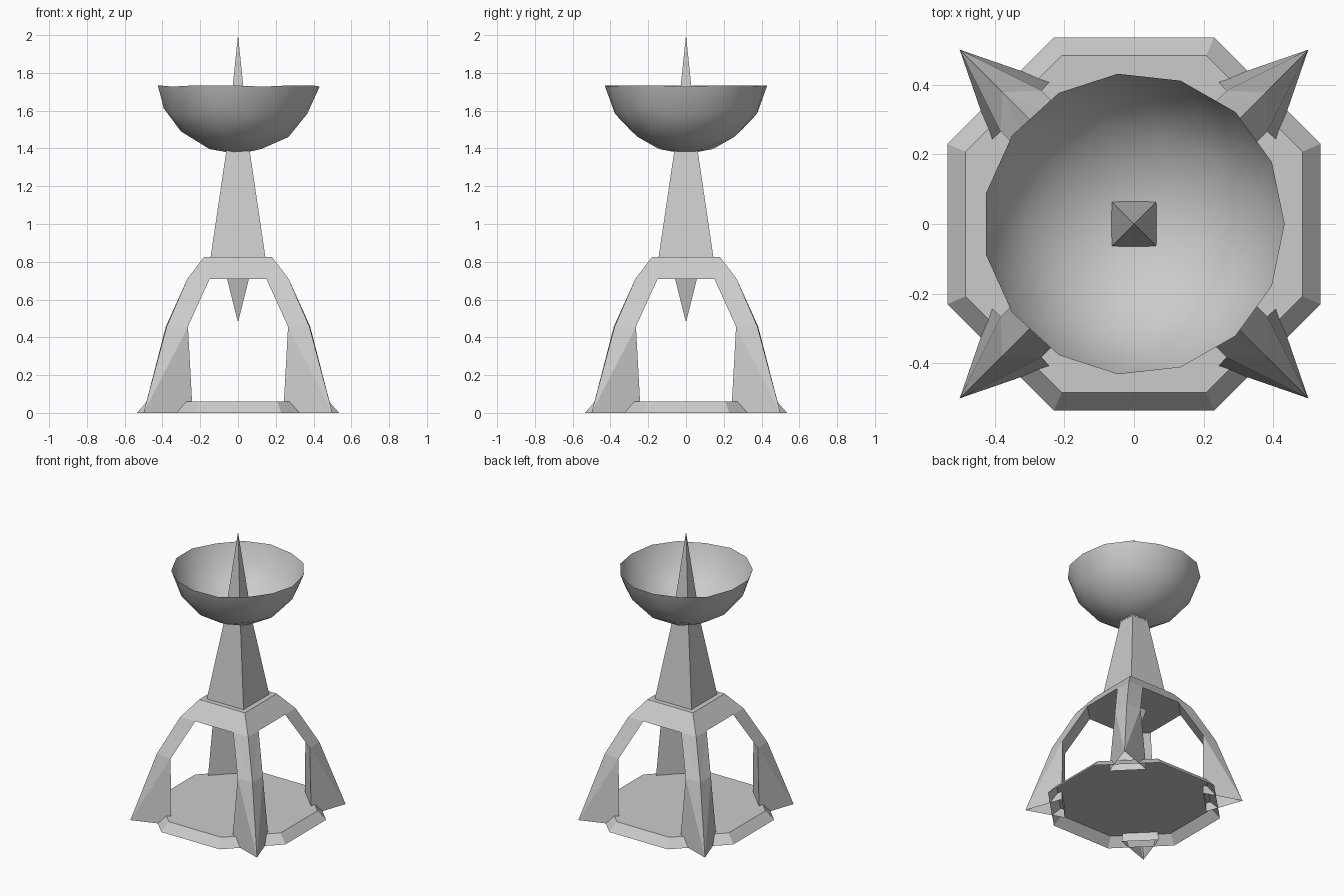
import bpy, bmesh
from mathutils import Vector

if "Cube" in bpy.data.objects:
    bpy.data.objects.remove(bpy.data.objects["Cube"])


def make_object(name, bm, smooth=False):
    bmesh.ops.remove_doubles(bm, verts=bm.verts, dist=0.0005)
    bmesh.ops.recalc_face_normals(bm, faces=bm.faces)
    for f in bm.faces:
        f.smooth = smooth
    mesh = bpy.data.meshes.new(name)
    bm.to_mesh(mesh)
    bm.free()
    obj = bpy.data.objects.new(name, mesh)
    bpy.context.collection.objects.link(obj)
    return obj


def add_face(bm, points):
    return bm.faces.new([bm.verts.new(p) for p in points])


def turn(p, k):
    """Quarter turns about z."""
    x, y, z = p
    for _ in range(k):
        x, y = -y, x
    return (x, y, z)


def square(half, z):
    return [turn((half, half, z), k) for k in range(4)]


def octagon(a, b, z):
    return [turn(p, k) for k in range(4) for p in ((a, b, z), (b, a, z))]


def bridge(bm, low, high):
    n = len(low)
    for i in range(n):
        j = (i + 1) % n
        add_face(bm, [low[i], low[j], high[j], high[i]])


def spire(name, base_half, base_z, top_half, top_z):
    """Square tapered post or pyramid."""
    bm = bmesh.new()
    low = square(base_half, base_z)
    add_face(bm, low[::-1])
    if top_half:
        high = square(top_half, top_z)
        bridge(bm, low, high)
        add_face(bm, high)
    else:
        for i in range(4):
            add_face(bm, [low[i], low[(i + 1) % 4], (0, 0, top_z)])
    return make_object(name, bm)


# Base plate: chamfered octagonal shell, open underneath
bm = bmesh.new()
top = octagon(0.483, 0.207, 0.06)
bridge(bm, octagon(0.535, 0.23, 0), top)
add_face(bm, top)
make_object("base_plate", bm)

# Four-legged stand: triangular legs rising into a square crown
# each level: outer corner, inner edge x, inner edge y, z
levels = [(0.5, 0.24, 0.41, 0), (0.378, 0.265, 0.382, 0.457), (0.268, 0.15, 0.268, 0.71)]
bm = bmesh.new()
for k in range(4):
    for i in range(2):
        (o0, a0, b0, z0), (o1, a1, b1, z1) = levels[i], levels[i + 1]
        out0, out1 = (o0, o0, z0), (o1, o1, z1)
        l0, l1, r0, r1 = (a0, b0, z0), (a1, b1, z1), (b0, a0, z0), (b1, a1, z1)
        for tri in ((out0, out1, l1), (out0, l1, l0), (out0, r1, out1), (out0, r0, r1)):
            add_face(bm, [turn(p, k) for p in tri])
        add_face(bm, [turn(p, k) for p in (l0, l1, r1, r0)])
    o, a, _, z = levels[2]
    add_face(bm, [turn(p, k) for p in ((o, -o, z), (o, -a, z), (o, a, z), (o, o, z),
                                       (0.18, 0.18, 0.825), (0.18, -0.18, 0.825))])
add_face(bm, octagon(0.268, 0.15, 0.71)[::-1])
add_face(bm, square(0.18, 0.825))
make_object("leg_stand", bm)

# Centre post, hanging point and candle spike
spire("centre_post", 0.145, 0.825, 0.063, 1.38)
spire("hanging_point", 0.058, 0.71, 0, 0.48)
spire("candle_spike", 0.065, 1.375, 0, 2.0)

# Bowl: lower part of a geodesic sphere, three divisions per icosahedron edge
ico = bmesh.new()
bmesh.ops.create_icosphere(ico, subdivisions=1, radius=1)
bm = bmesh.new()
N, R = 3, 0.44
for f in ico.faces:
    a, b, c = [v.co for v in f.verts]

    def pt(i, j):
        return (a + (b - a) * i / N + (c - a) * j / N).normalized()

    for i in range(N):
        for j in range(N - i):
            tris = [(pt(i, j), pt(i + 1, j), pt(i, j + 1))]
            if i + j < N - 1:
                tris.append((pt(i + 1, j), pt(i + 1, j + 1), pt(i, j + 1)))
            for t in tris:
                if max(p.z for p in t) < -0.1:
                    add_face(bm, [p * R + Vector((0, 0, 1.81)) for p in t])
ico.free()
make_object("bowl", bm, smooth=True)
